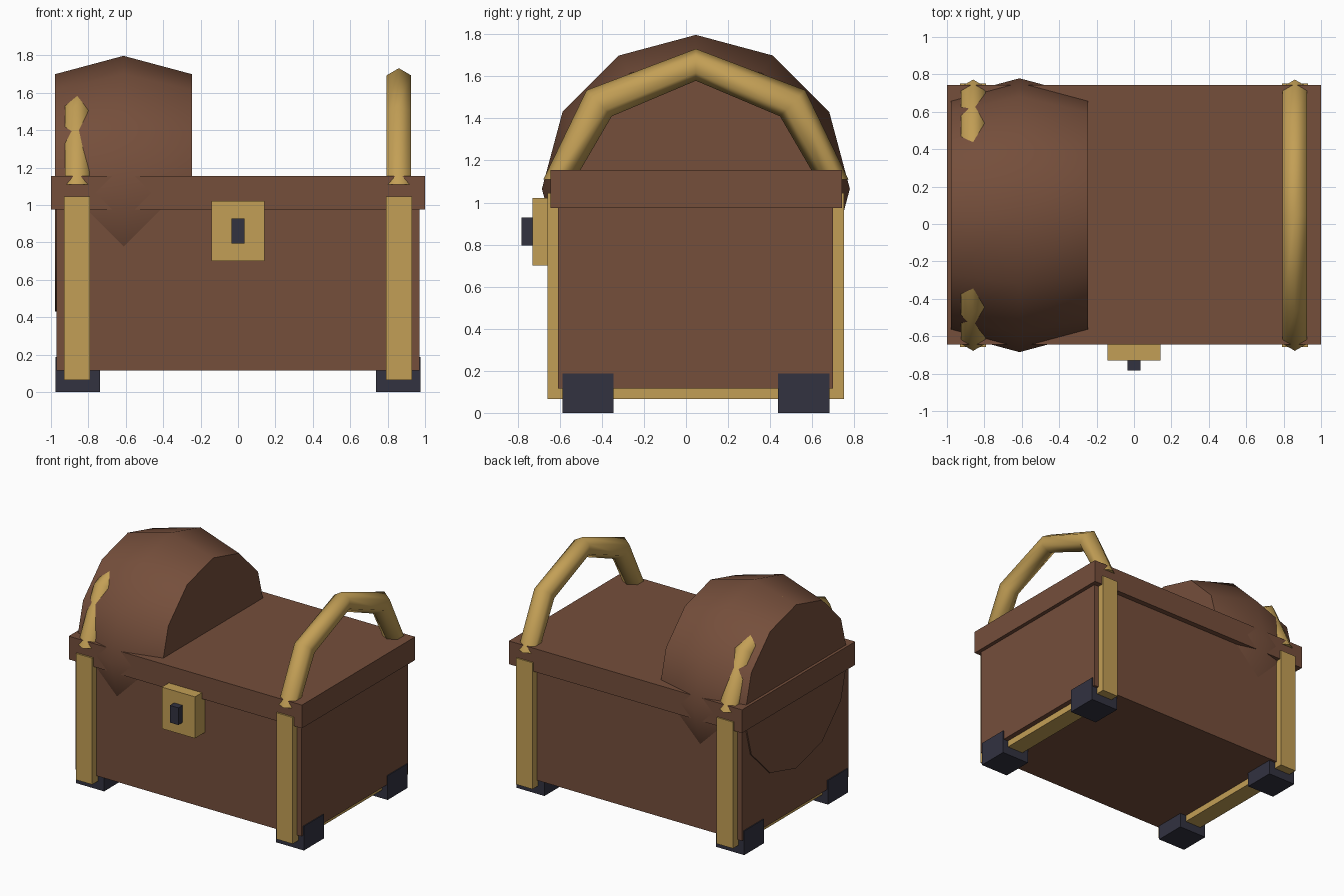
import bpy, bmesh, math
from mathutils import Vector

if "Cube" in bpy.data.objects:
    bpy.data.objects.remove(bpy.data.objects["Cube"])

CY = 0.047  # depth centre of the chest


def material(name, rgb):
    m = bpy.data.materials.new(name)
    m.diffuse_color = (*rgb, 1)
    m.use_nodes = True
    m.node_tree.nodes["Principled BSDF"].inputs["Base Color"].default_value = m.diffuse_color
    return m


WOOD = material("brown wood", (0.178, 0.077, 0.044))
GOLD = material("brass", (0.545, 0.347, 0.092))
IRON = material("dark iron", (0.032, 0.032, 0.051))


def finish(name, bm, mat, smooth=None):
    bmesh.ops.recalc_face_normals(bm, faces=bm.faces)
    me = bpy.data.meshes.new(name)
    bm.to_mesh(me)
    bm.free()
    me.materials.append(mat)
    ob = bpy.data.objects.new(name, me)
    bpy.context.collection.objects.link(ob)
    if smooth:
        bpy.ops.object.select_all(action='DESELECT')
        ob.select_set(True)
        bpy.context.view_layer.objects.active = ob
        bpy.ops.object.shade_smooth_by_angle(angle=math.radians(smooth))
    return ob


def box(name, x, y, z, mat):
    bm = bmesh.new()
    bmesh.ops.create_cube(bm, size=1)
    for v in bm.verts:
        for i, (lo, hi) in enumerate((x, y, z)):
            v.co[i] = lo if v.co[i] < 0 else hi
    return finish(name, bm, mat)


def loft(name, rings, mat, smooth):
    """Skin a list of equal-length rings and cap both ends."""
    bm = bmesh.new()
    rows = [[bm.verts.new(p) for p in r] for r in rings]
    n = len(rows[0])
    for a, b in zip(rows, rows[1:]):
        for i in range(n):
            j = (i + 1) % n
            bm.faces.new((a[i], a[j], b[j], b[i]))
    bm.faces.new(rows[0])
    bm.faces.new(rows[-1])
    return finish(name, bm, mat, smooth)


# Chest body and flat lid
box("body", (-0.97, 0.97), (-0.608, 0.7), (0.115, 0.98), WOOD)
box("lid", (-1, 1), (-0.645, 0.742), (0.975, 1.155), WOOD)

# Bulging twelve-sided drum with a wider middle ring
R, DX, DZ = 0.732, -0.612, 1.065
drum = []
for t in (-30, 0, 30):
    r = R * math.cos(math.radians(t))
    x = DX + R * math.sin(math.radians(t))
    drum.append([(x, CY + r * math.sin(k * math.pi / 6), DZ + r * math.cos(k * math.pi / 6))
                 for k in range(12)])
loft("domed_drum", drum, WOOD, 45)

# Straps, arched handles and feet on both ends
path = [(-0.65, 1.11), (-0.46, 1.472), (0, 1.655), (0.46, 1.472), (0.65, 1.11)]
# outward directions of the mitred rings, in the y-z plane
outward = [(-0.075, 0), (-0.06, 0.062), (0, 0.076), (0.06, 0.062), (0.075, 0)]
for side, s in (("left", -1), ("right", 1)):
    cx = 0.86 * s
    box(side + "_strap", (cx - 0.07, cx + 0.07), (-0.658, 0.752), (0.065, 1.045), GOLD)

    rings = []
    for (y, z), (oy, oz) in zip(path, outward):
        ring = []
        for k in range(6):
            a = k * math.pi / 3
            ring.append(Vector((cx + 0.075 * math.sin(a),
                                CY + y + oy * math.cos(a),
                                z + oz * math.cos(a))))
        rings.append(ring)
    loft(side + "_handle", rings, GOLD, 65)

    for end, t in (("front", -1), ("back", 1)):
        fy = CY + 0.513 * t
        box(f"{end}_{side}_foot", (0.857 * s - 0.12, 0.857 * s + 0.12),
            (fy - 0.122, fy + 0.122), (0, 0.187), IRON)

# Lock plate and latch
box("lock_plate", (-0.142, 0.142), (-0.73, -0.6), (0.7, 1.022), GOLD)
box("latch", (-0.036, 0.036), (-0.782, -0.7), (0.795, 0.928), IRON)
